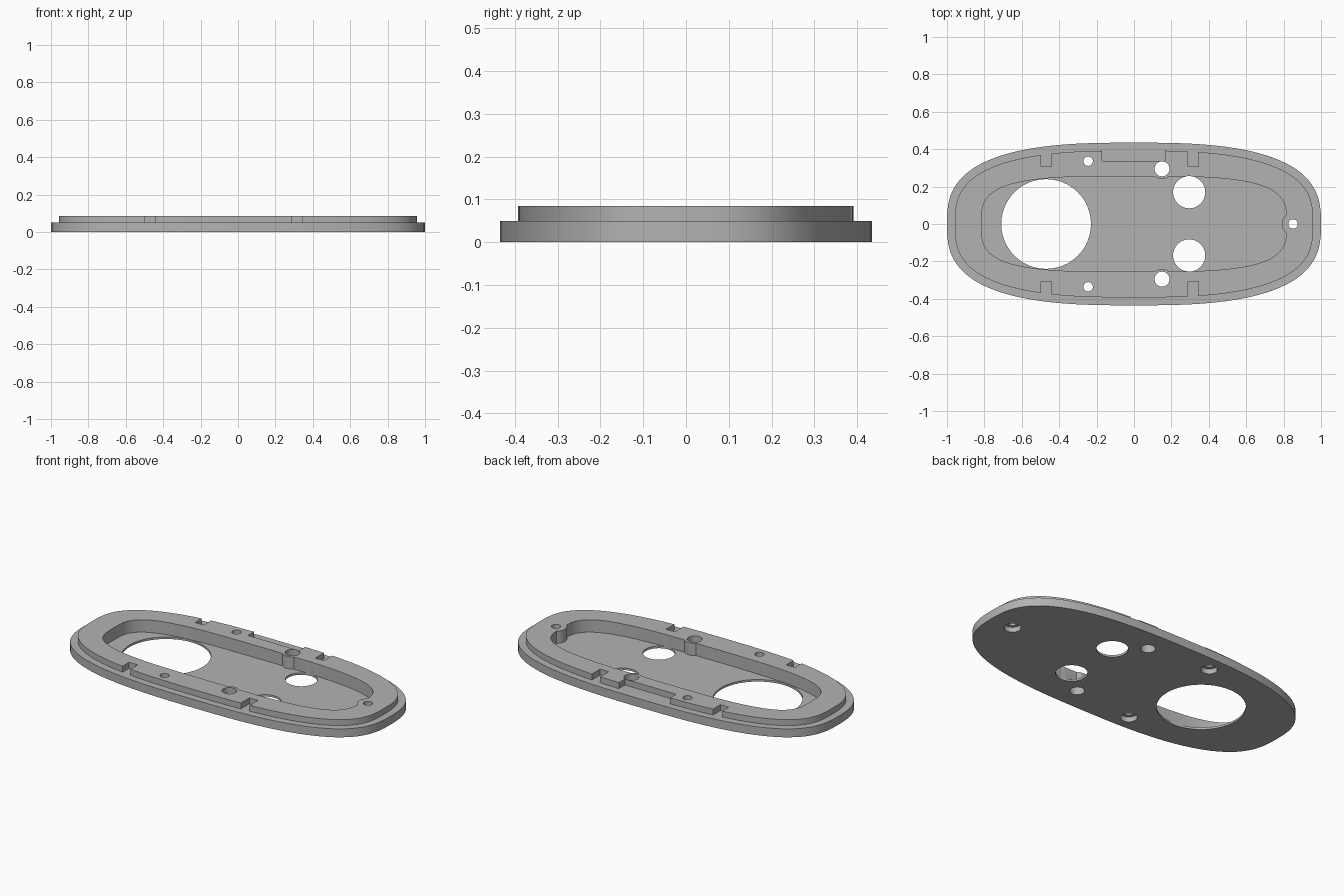
import bpy, bmesh, math
from mathutils import Vector

cube = bpy.data.objects.get("Cube")
if cube:
    bpy.data.objects.remove(cube, do_unlink=True)

grey = bpy.data.materials.new("light grey")
grey.use_nodes = True
colour = (0.45, 0.45, 0.45, 1)
grey.diffuse_color = colour
grey.node_tree.nodes["Principled BSDF"].inputs["Base Color"].default_value = colour


def prism(name, outline, z0, z1):
    """Extrude a closed outline between two heights."""
    bm = bmesh.new()
    face = bm.faces.new([bm.verts.new((x, y, z0)) for x, y in outline])
    top = bmesh.ops.extrude_face_region(bm, geom=[face])["geom"]
    verts = [v for v in top if isinstance(v, bmesh.types.BMVert)]
    bmesh.ops.translate(bm, verts=verts, vec=(0, 0, z1 - z0))
    bmesh.ops.recalc_face_normals(bm, faces=bm.faces)
    mesh = bpy.data.meshes.new(name)
    bm.to_mesh(mesh)
    bm.free()
    mesh.materials.append(grey)
    obj = bpy.data.objects.new(name, mesh)
    bpy.context.collection.objects.link(obj)
    return obj


def rounded(a, b, n, inset=0.0, count=96):
    """Superellipse outline, optionally moved inward along its normal."""
    points = []
    for i in range(count):
        t = 2 * math.pi * i / count
        c, s = math.cos(t), math.sin(t)
        x = a * math.copysign(abs(c) ** (2 / n), c)
        y = b * math.copysign(abs(s) ** (2 / n), s)
        normal = Vector((math.copysign(abs(x / a) ** (n - 1) / a, x),
                         math.copysign(abs(y / b) ** (n - 1) / b, y))).normalized()
        points.append((x - inset * normal.x, y - inset * normal.y))
    return points


def circle(x, y, r, count=48):
    return [(x + r * math.cos(2 * math.pi * i / count),
             y + r * math.sin(2 * math.pi * i / count)) for i in range(count)]


def box(x0, x1, y0, y1):
    return [(x0, y0), (x1, y0), (x1, y1), (x0, y1)]


def combine(target, tool, operation="DIFFERENCE"):
    """Apply a boolean and discard the tool."""
    tool.hide_render = True
    mod = target.modifiers.new("cut", "BOOLEAN")
    mod.operation = operation
    mod.solver = "EXACT"
    mod.object = tool
    bpy.context.view_layer.objects.active = target
    bpy.ops.object.modifier_apply(modifier=mod.name)
    bpy.data.objects.remove(tool, do_unlink=True)


STEP, TOP, FLOOR = 0.05, 0.085, 0.012

# Base flange with a stepped rim on top
body = prism("housing_plate", rounded(1, 0.435, 2.8), 0, STEP)
combine(body, prism("rim", rounded(1, 0.435, 2.8, 0.042), 0.02, TOP), "UNION")

# Pocket, leaving bosses around the screw holes that reach into it
pocket = prism("pocket_cutter", rounded(0.815, 0.255, 3.5), FLOOR, 0.2)
for x, y, r in [(0.15, 0.295, 0.055), (0.15, -0.295, 0.055), (0.85, 0, 0.06)]:
    combine(pocket, prism("boss", circle(x, y, r), -0.1, 0.3))
combine(body, pocket)

# Through holes: large opening, two medium openings, two dowel holes
for x, y, r in [(-0.47, 0, 0.24), (0.295, 0.17, 0.086), (0.295, -0.168, 0.086),
                (0.15, 0.295, 0.04), (0.15, -0.295, 0.04)]:
    combine(body, prism("hole_cutter", circle(x, y, r), -0.1, 0.2))

# Screw holes, counterbored from below
for x, y in [(-0.245, 0.336), (-0.245, -0.336), (0.85, 0)]:
    combine(body, prism("screw_cutter", circle(x, y, 0.025), -0.1, 0.2))
    combine(body, prism("counterbore_cutter", circle(x, y, 0.046), -0.1, 0.03))

# Clip notches on both long sides of the rim
for x in (-0.468, 0.318):
    for y0, y1 in ((0.308, 0.6), (-0.6, -0.308)):
        combine(body, prism("notch_cutter", box(x - 0.028, x + 0.028, y0, y1), STEP, 0.2))

# Long recess in the rear rim
combine(body, prism("recess_cutter", box(-0.17, 0.165, 0.336, 0.6), STEP, 0.2))

# Smooth curved walls, keep hard edges
bpy.ops.object.select_all(action="DESELECT")
body.select_set(True)
bpy.context.view_layer.objects.active = body
bpy.ops.object.shade_smooth_by_angle(angle=math.radians(30))
